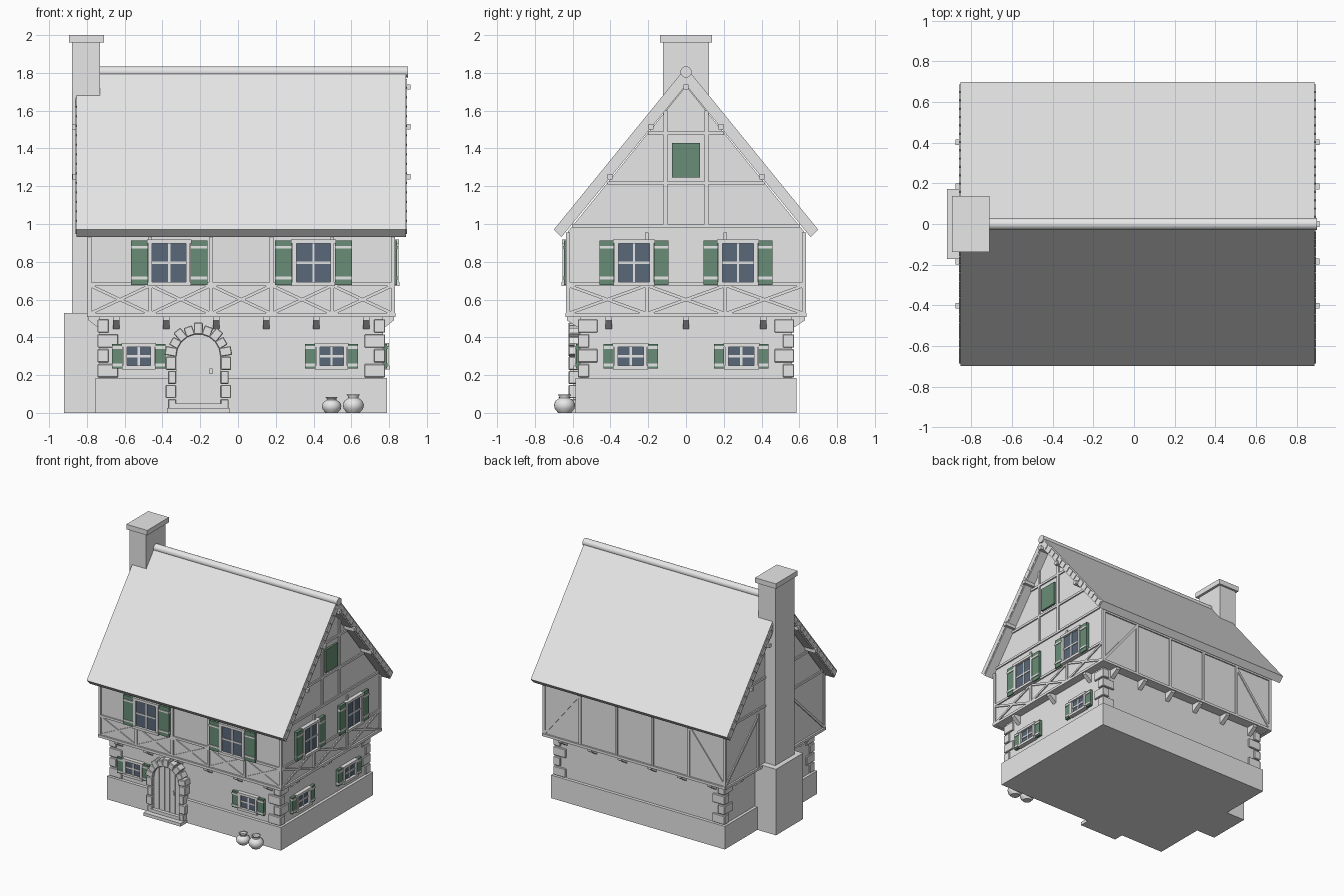
import bpy, bmesh
from math import pi, sin, cos, sqrt
from mathutils import Matrix, Vector

cube = bpy.data.objects.get("Cube")
if cube:
    bpy.data.objects.remove(cube)


def material(name, rgb):
    m = bpy.data.materials.new(name)
    m.use_nodes = True
    m.diffuse_color = (*rgb, 1)
    bsdf = next(n for n in m.node_tree.nodes if n.type == 'BSDF_PRINCIPLED')
    bsdf.inputs["Base Color"].default_value = (*rgb, 1)
    bsdf.inputs["Roughness"].default_value = 0.8
    return m


GREY = material("pale_grey", (0.8, 0.8, 0.8))
GREEN = material("shutter_green", (0.14, 0.27, 0.18))
BLUE = material("window_blue", (0.10, 0.14, 0.19))

CENTRE = Matrix.Translation((0.0175, 0, 0))
FRONT, RIGHT, BACK, LEFT = range(4)
SIDES = (FRONT, RIGHT, BACK, LEFT)
parts = {}


def mesh(part, mat=GREY):
    if part not in parts:
        parts[part] = (bmesh.new(), mat)
    return parts[part][0]


# A side has u along the wall, v upwards and d outwards from the house centre
def prism(part, side, poly, d0, d1, mat=GREY):
    bm = mesh(part, mat)
    turn = Matrix.Rotation(side * pi / 2, 4, 'Z')
    a, b = [[bm.verts.new(turn @ Vector((u, -d, v))) for u, v in poly] for d in (d0, d1)]
    bm.faces.new(a)
    bm.faces.new(b[::-1])
    for i in range(len(poly)):
        j = (i + 1) % len(poly)
        bm.faces.new((a[i], b[i], b[j], a[j]))


def box(part, side, u0, u1, v0, v1, d0, d1, mat=GREY):
    prism(part, side, [(u0, v0), (u1, v0), (u1, v1), (u0, v1)], d0, d1, mat)


def bar(part, side, p, q, width, d0, d1):
    p, q = Vector(p), Vector(q)
    t = (q - p).normalized() * width / 2
    n = Vector((-t.y, t.x))
    prism(part, side, [p + n, p - n, q - n, q + n], d0, d1)


def window(side, u, w, v0, v1, wall, shutter):
    h, mid, f = w / 2, (v0 + v1) / 2, 0.02
    box("window_glass", side, u - h + f, u + h - f, v0 + f, v1 - f, wall - 0.01, wall + 0.014, BLUE)
    for s in (-1, 1):
        a, b = sorted((u + s * h, u + s * (h - f)))
        box("window_frames", side, a, b, v0, v1, wall, wall + 0.028)
        a, b = sorted((u + s * (h + 0.003), u + s * (h + shutter)))
        box("shutters", side, a, b, v0 + 0.005, v1 - 0.005, wall, wall + 0.022, GREEN)
        for k in (0.17, 0.83):
            z = v0 + k * (v1 - v0)
            box("shutter_battens", side, a, b, z - 0.007, z + 0.007, wall, wall + 0.027)
    box("window_frames", side, u - h - 0.008, u + h + 0.008, v1 - f, v1, wall, wall + 0.032)
    box("window_frames", side, u - h - 0.005, u + h + 0.005, v0, v0 + f, wall, wall + 0.035)
    box("window_bars", side, u - 0.006, u + 0.006, v0, v1, wall, wall + 0.019)
    box("window_bars", side, u - h, u + h, mid - 0.006, mid + 0.006, wall, wall + 0.019)


# Masonry ground floor, with toothed corner stones
box("plinth", FRONT, -0.7725, 0.7725, 0, 0.185, -0.585, 0.585)
box("ground_floor_walls", FRONT, -0.75, 0.75, 0.18, 0.52, -0.56, 0.56)
for sx in (-1, 1):
    for sy in (-1, 1):
        for i in range(4):
            lx, ly = (0.06, 0.105) if i % 2 else (0.11, 0.06)
            x0, x1 = sorted((sx * 0.762, sx * (0.762 - lx)))
            d0, d1 = sorted((sy * 0.573, sy * (0.573 - ly)))
            z = 0.188 + i * 0.079
            box("corner_stones", FRONT, x0, x1, z, z + 0.07, d0, d1)

# Jettied upper floor and gables in one solid
prism("upper_walls", RIGHT, [(-0.625, 0.51), (0.625, 0.51), (0.625, 0.96), (0, 1.73), (-0.625, 0.96)],
      -0.803, 0.803)

# Timber framing
for side in SIDES:
    long_side = side in (FRONT, BACK)
    wall, half, bays = (0.625, 0.8125, 5) if long_side else (0.803, 0.635, 3)
    d0, d1 = wall - 0.01, wall + 0.01
    box("timber_rails", side, -half, half, 0.508, 0.528, d0, d1 + 0.004)
    if long_side:
        box("timber_rails", side, -half, half, 0.935, 0.952, d0, d1)
    else:
        for z in (0.99, 1.217, 1.48):
            w = min(half, (1.725 - z) / 1.22)
            box("timber_rails", side, -w, w, z - 0.009, z + 0.009, d0, d1)
        for u in (-0.108, 0.108):
            box("gable_posts", side, u - 0.01, u + 0.01, 0.99, 1.6, d0, d1)
    e = half - 0.01
    posts = [-e + 2 * e * i / bays for i in range(bays + 1)]
    for u in posts:
        box("timber_posts", side, u - 0.01, u + 0.01, 0.51, 0.955, d0, d1)
    if side in (FRONT, RIGHT):
        box("timber_rails", side, -half, half, 0.672, 0.69, d0, d1)
        for a, b in zip(posts, posts[1:]):
            bar("cross_braces", side, (a, 0.525), (b, 0.675), 0.016, d0, d1 - 0.002)
            bar("cross_braces", side, (a, 0.675), (b, 0.525), 0.016, d0, d1 - 0.002)
    else:
        for s in (-1, 1):
            bar("corner_braces", side, (s * e, 0.53), (s * posts[-2], 0.93), 0.018, d0, d1 - 0.002)

# Wedge brackets below the overhang
for side in SIDES:
    long_side = side in (FRONT, BACK)
    wall, out = (0.56, 0.63) if long_side else (0.75, 0.808)
    spots = [-0.6625 + 0.265 * i for i in range(6)] if long_side else [-0.41, 0, 0.41]
    for u in spots:
        prism("jetty_brackets", (side + 1) % 4,
              [(-wall + 0.01, 0.515), (-out, 0.515), (-out, 0.49), (-wall, 0.445), (-wall + 0.01, 0.445)],
              u - 0.017, u + 0.017)

# Windows
for s in (-1, 1):
    window(FRONT, s * 0.382, 0.22, 0.672, 0.918, 0.625, 0.093)
    window(RIGHT, s * 0.275, 0.205, 0.672, 0.918, 0.803, 0.08)
    window(RIGHT, s * 0.293, 0.175, 0.23, 0.37, 0.75, 0.057)
for u in (-0.543, 0.478):
    window(FRONT, u, 0.165, 0.23, 0.37, 0.56, 0.058)
box("attic_shutter", RIGHT, -0.074, 0.074, 1.245, 1.43, 0.79, 0.818, GREEN)

# Arched plank door with stone surround
door, r, spring = -0.2275, 0.118, 0.3
arch = [(door + r * cos(pi * i / 12), spring + r * sin(pi * i / 12)) for i in range(13)]
prism("door_leaf", FRONT, [(door - r, 0.03)] + [(door + r, 0.03)] + arch, 0.5, 0.592)
plank = 2 * r / 5
for i in range(5):
    u0, u1 = -r + i * plank + 0.002, -r + (i + 1) * plank - 0.002
    tops = [(door + u, spring + sqrt(r * r - u * u)) for u in (u1, (u0 + u1) / 2, u0)]
    prism("door_planks", FRONT, [(door + u0, 0.05), (door + u1, 0.05)] + tops, 0.58, 0.598)
box("door_handle", FRONT, door + 0.06, door + 0.075, 0.205, 0.235, 0.59, 0.612)
for s in (-1, 1):
    for i in range(4):
        a, b = sorted((door + s * r, door + s * (r + (0.055 if i % 2 else 0.042))))
        box("door_stones", FRONT, a, b, 0.003 + i * 0.075, 0.073 + i * 0.075, 0.54, 0.622)
for i in range(9):
    t = pi * (i + 0.5) / 9
    inner, outer = r - 0.003, r + (0.048 if i % 2 else 0.06)
    c, sn = cos(t), sin(t)
    bar("door_arch_stones", FRONT, (door + inner * c, spring + inner * sn),
        (door + outer * c, spring + outer * sn), 0.047, 0.53, 0.622)
box("door_step", FRONT, door - 0.165, door + 0.165, 0, 0.025, 0.55, 0.665)
box("door_sill", FRONT, door - 0.13, door + 0.13, 0.025, 0.05, 0.55, 0.625)

# Roof shell, verge tiles, purlin ends and ridge
prism("roof", RIGHT, [(0, 1.83), (-0.7, 0.97), (-0.66, 0.93), (0, 1.735), (0.66, 0.93), (0.7, 0.97)],
      -0.872, 0.872)
for side in (RIGHT, LEFT):
    for s in (-1, 1):
        low, high = Vector((s * 0.675, 0.955)), Vector((s * 0.02, 1.76))
        for i in range(16):
            bar("verge_tiles", side, low.lerp(high, (i + 0.08) / 16), low.lerp(high, (i + 0.92) / 16),
                0.04, 0.865, 0.878)
    for y, z in ((0, 1.725), (0.185, 1.515), (-0.185, 1.515), (0.402, 1.25), (-0.402, 1.25)):
        box("purlin_ends", side, y - 0.014, y + 0.014, z - 0.014, z + 0.014, 0.79, 0.895)
bmesh.ops.create_cone(mesh("ridge_cap"), cap_ends=True, segments=20, radius1=0.03, radius2=0.03, depth=1.633,
                      matrix=Matrix.Translation((0.066, 0, 1.805)) @ Matrix.Rotation(pi / 2, 4, 'Y'))

# Chimney
box("chimney_base", FRONT, -0.9375, -0.74, 0, 0.53, -0.172, 0.172)
box("chimney_shaft", FRONT, -0.8975, -0.7475, 0.5, 1.965, -0.122, 0.122)
box("chimney_cap", FRONT, -0.9125, -0.7275, 1.96, 2.0, -0.138, 0.138)

# Two clay pots
outline = [(0, 0), (0.6, 0), (0.92, 0.22), (1, 0.45), (0.85, 0.66), (0.5, 0.8), (0.48, 0.88), (0.64, 1),
           (0.5, 1), (0.4, 0.85), (0, 0.8)]
for u, rad, tall in ((0.478, 0.052, 0.085), (0.593, 0.056, 0.097)):
    bm = mesh("clay_pots")
    verts = [bm.verts.new((u + x * rad, -0.643, z * tall)) for x, z in outline]
    edges = [bm.edges.new(pair) for pair in zip(verts, verts[1:])]
    bmesh.ops.spin(bm, geom=verts + edges, cent=(u, -0.643, 0), axis=(0, 0, 1), angle=2 * pi, steps=24)
bmesh.ops.remove_doubles(mesh("clay_pots"), verts=mesh("clay_pots").verts, dist=0.0004)

# Turn each part into an object
for name, (bm, mat) in parts.items():
    bmesh.ops.recalc_face_normals(bm, faces=bm.faces)
    bm.transform(CENTRE)
    data = bpy.data.meshes.new(name)
    bm.to_mesh(data)
    bm.free()
    data.materials.append(mat)
    ob = bpy.data.objects.new(name, data)
    bpy.context.collection.objects.link(ob)
    if name in ("clay_pots", "ridge_cap"):
        bpy.ops.object.select_all(action='DESELECT')
        ob.select_set(True)
        bpy.context.view_layer.objects.active = ob
        bpy.ops.object.shade_smooth_by_angle(angle=0.8)
    elif "stones" in name:
        bevel = ob.modifiers.new("soft_edges", 'BEVEL')
        bevel.width, bevel.segments = 0.004, 1
